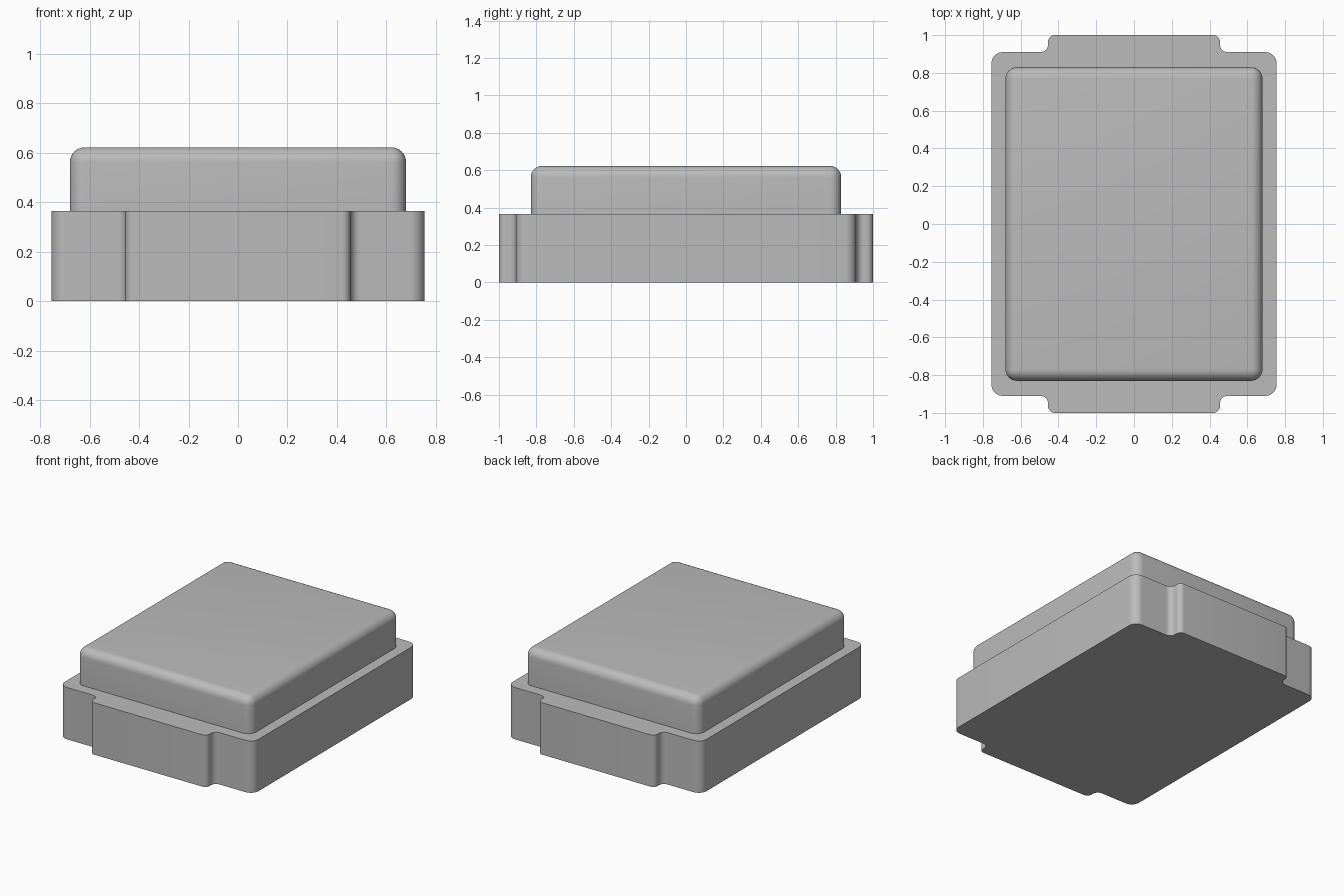
import bpy, bmesh, math
from mathutils import Vector

cube = bpy.data.objects.get("Cube")
if cube:
    bpy.data.objects.remove(cube, do_unlink=True)

GREY = (0.5, 0.5, 0.5, 1.0)
mat = bpy.data.materials.new("plain grey")
mat.use_nodes = True
mat.diffuse_color = GREY
mat.node_tree.nodes["Principled BSDF"].inputs["Base Color"].default_value = GREY


def fillet(corners, steps=8):
    """Round each right-angled (x, y, radius) corner of a closed outline."""
    pts = []
    for i, (x, y, r) in enumerate(corners):
        p = Vector((x, y))
        a = (Vector(corners[i - 1][:2]) - p).normalized()
        b = (Vector(corners[(i + 1) % len(corners)][:2]) - p).normalized()
        centre = p + (a + b) * r
        for k in range(steps + 1):
            t = math.pi / 2 * k / steps
            pts.append(centre - b * r * math.cos(t) - a * r * math.sin(t))
    return pts


def extrude_outline(name, pts, z0, z1):
    """Make a solid prism from a closed outline."""
    bm = bmesh.new()
    bottom = bm.faces.new([bm.verts.new((p.x, p.y, z0)) for p in pts])
    top = bmesh.ops.extrude_face_region(bm, geom=[bottom], use_keep_orig=True)["geom"]
    bmesh.ops.translate(bm, vec=(0, 0, z1 - z0),
                        verts=[v for v in top if isinstance(v, bmesh.types.BMVert)])
    bmesh.ops.recalc_face_normals(bm, faces=bm.faces)
    return finish(name, bm)


def finish(name, bm):
    mesh = bpy.data.meshes.new(name)
    bm.to_mesh(mesh)
    bm.free()
    mesh.materials.append(mat)
    obj = bpy.data.objects.new(name, mesh)
    bpy.context.collection.objects.link(obj)
    bpy.ops.object.select_all(action="DESELECT")
    obj.select_set(True)
    bpy.context.view_layer.objects.active = obj
    bpy.ops.object.shade_smooth_by_angle(angle=math.radians(30))
    return obj


# Base: rounded slab with a filleted tab at the front and back
W, D, TAB = 0.755, 0.91, 0.455
BASE_H, TOP = 0.365, 0.622
quarter = [(W, D, 0.06), (TAB, D, 0.04), (TAB, 1.0, 0.035)]
half = quarter + [(-x, y, r) for x, y, r in reversed(quarter)]
outline = half + [(-x, -y, r) for x, y, r in half]
extrude_outline("base", fillet(outline), 0.0, BASE_H)

# Lid: block with rounded vertical and top edges, sitting on the base
bm = bmesh.new()
bmesh.ops.create_cube(bm, size=1.0)
bmesh.ops.scale(bm, vec=(1.36, 1.66, TOP - BASE_H), verts=bm.verts)
bmesh.ops.translate(bm, vec=(0, 0, (TOP + BASE_H) / 2), verts=bm.verts)
edges = [e for e in bm.edges if max(v.co.z for v in e.verts) > BASE_H + 0.01]
bmesh.ops.bevel(bm, geom=edges, offset=0.06, segments=8, profile=0.5,
                affect="EDGES", clamp_overlap=True)
finish("lid", bm)
